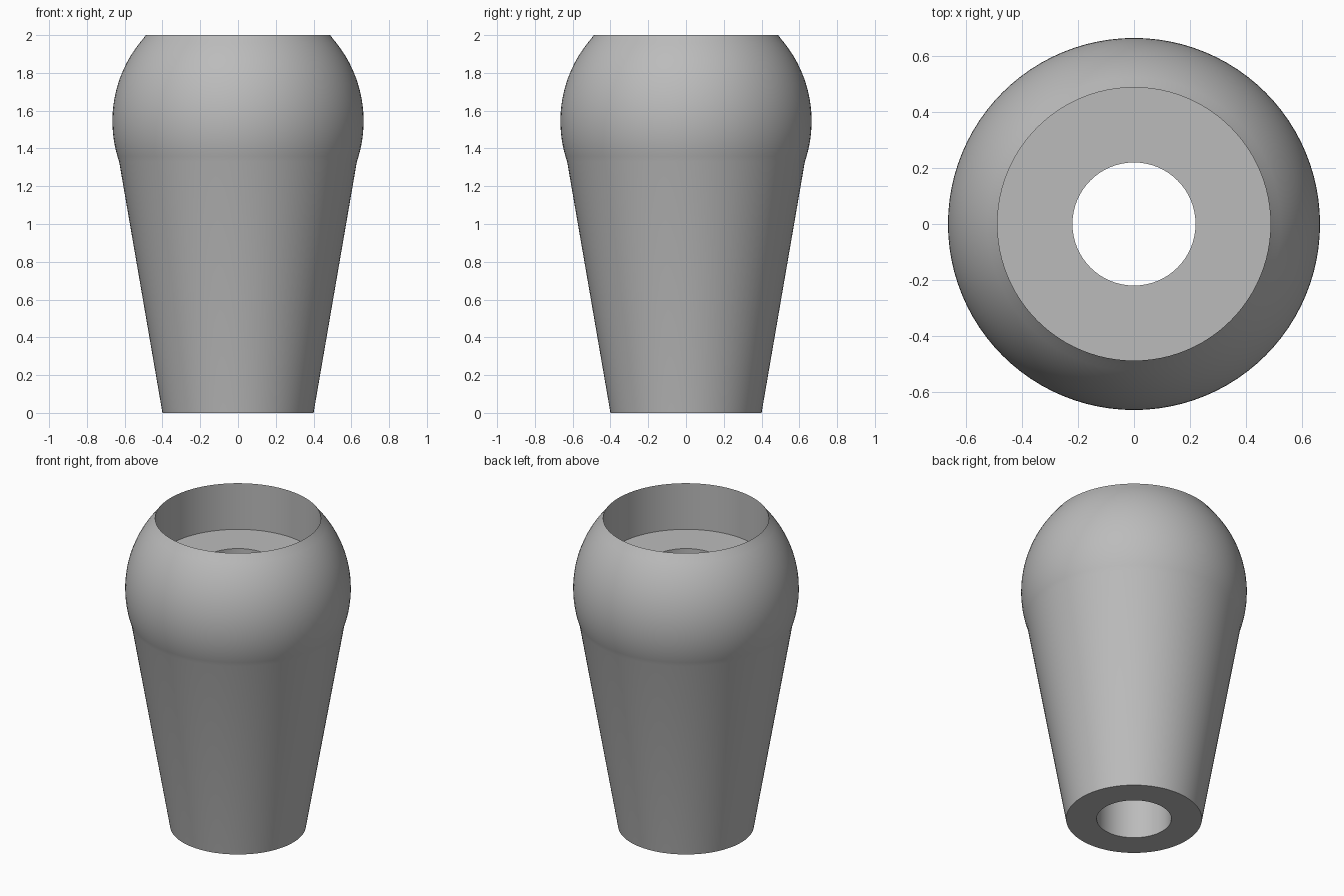
import bpy, bmesh, math

default = bpy.data.objects.get("Cube")
if default:
    bpy.data.objects.remove(default, do_unlink=True)

SEGMENTS = 96
HEIGHT = 2.0
BALL_R, BALL_Z = 0.665, 1.545     # rounded head
FOOT_R, JOIN_Z = 0.4, 1.33        # tapered body
BORE_R = 0.22                     # through hole
RECESS_R, FLOOR_Z = 0.488, 1.7    # counterbore in the top

grey = bpy.data.materials.new("plain grey")
grey.use_nodes = True
colour = (0.5, 0.5, 0.5, 1)
grey.diffuse_color = colour
grey.node_tree.nodes["Principled BSDF"].inputs["Base Color"].default_value = colour


def ball_point(angle):
    return BALL_R * math.cos(angle), BALL_Z + BALL_R * math.sin(angle)


def lathe(name, profile):
    """Spin a closed (radius, height) profile about the z axis."""
    bm = bmesh.new()
    ring = [bm.verts.new((r, 0, z)) for r, z in profile]
    edges = [bm.edges.new((a, b)) for a, b in zip(ring, ring[1:] + ring[:1])]
    bmesh.ops.spin(bm, geom=ring + edges, cent=(0, 0, 0), axis=(0, 0, 1),
                   angle=math.tau, steps=SEGMENTS, use_merge=True)
    bmesh.ops.remove_doubles(bm, verts=bm.verts[:], dist=1e-5)
    bmesh.ops.recalc_face_normals(bm, faces=bm.faces[:])
    mesh = bpy.data.meshes.new(name)
    bm.to_mesh(mesh)
    bm.free()
    mesh.materials.append(grey)
    obj = bpy.data.objects.new(name, mesh)
    bpy.context.collection.objects.link(obj)
    return obj


# Outer arc of the head, from the body joint up to the cut top
start = math.asin((JOIN_Z - BALL_Z) / BALL_R)
end = math.asin((HEIGHT - BALL_Z) / BALL_R)
steps = 24
arc = [ball_point(start + (end - start) * i / steps) for i in range(steps)]

# Tapered body, round head, recess and bore as one closed section
profile = [(BORE_R, 0), (FOOT_R, 0)] + arc + [
    (RECESS_R, HEIGHT), (RECESS_R, FLOOR_Z), (BORE_R, FLOOR_Z)]
knob = lathe("hollow_knob", profile)

bpy.ops.object.select_all(action='DESELECT')
knob.select_set(True)
bpy.context.view_layer.objects.active = knob
bpy.ops.object.shade_smooth_by_angle(angle=math.radians(30))
